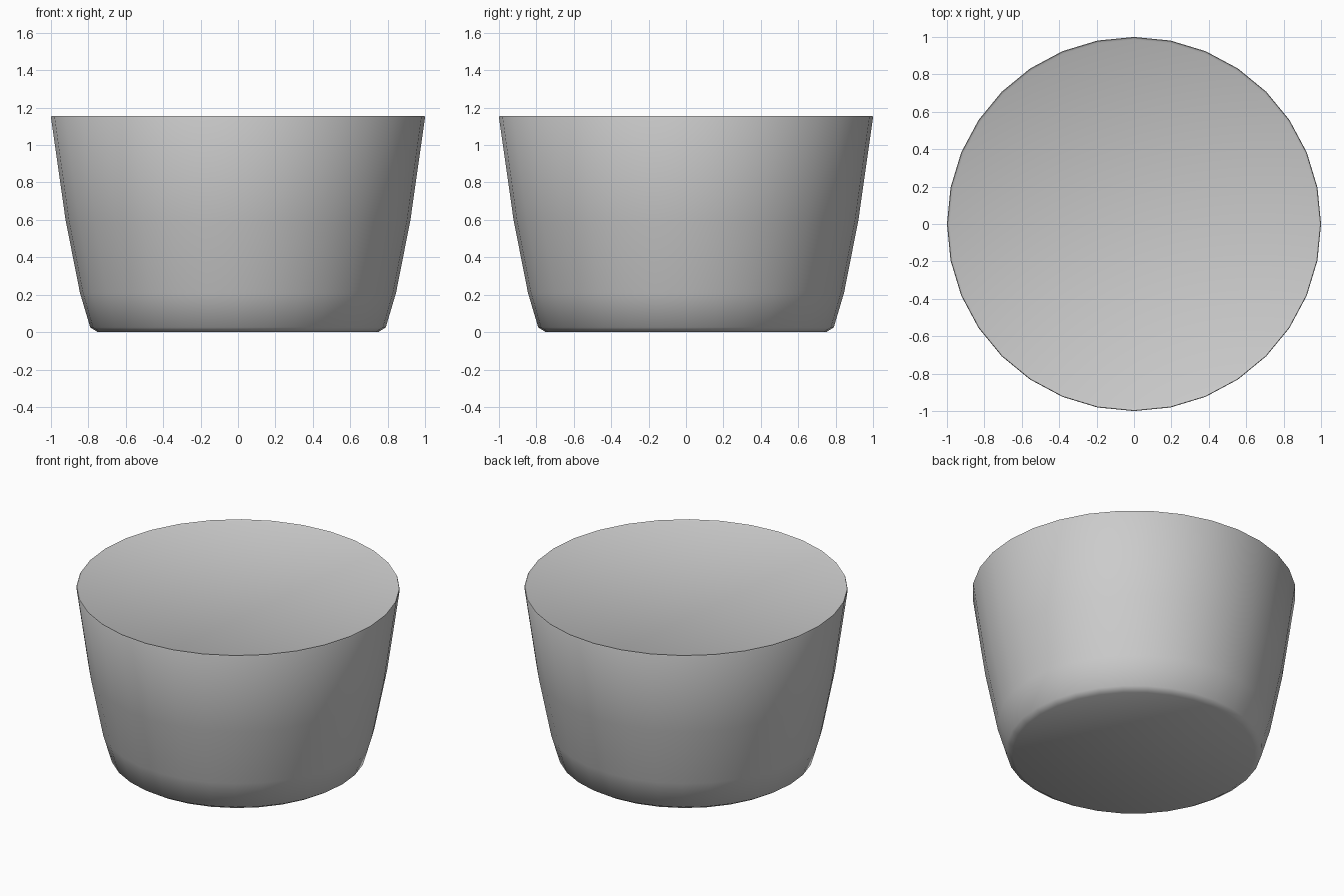
import bpy, bmesh, math

if "Cube" in bpy.data.objects:
    bpy.data.objects.remove(bpy.data.objects["Cube"])

SEGMENTS = 32

# Radius and height of each ring, from the base up to the lip and the filled top
profile = [(0.75, 0.0), (0.79, 0.025), (0.845, 0.21), (0.922, 0.6),
           (1.0, 1.148), (0.997, 1.155), (0.985, 1.148)]

bm = bmesh.new()
rings = []
for r, z in profile:
    angles = [2 * math.pi * i / SEGMENTS for i in range(SEGMENTS)]
    rings.append([bm.verts.new((r * math.cos(a), r * math.sin(a), z)) for a in angles])

# Tapered wall and lip
for low, high in zip(rings, rings[1:]):
    for i in range(SEGMENTS):
        j = (i + 1) % SEGMENTS
        bm.faces.new((low[i], low[j], high[j], high[i]))

# Flat base and nearly flush top
bm.faces.new(rings[0][::-1])
bm.faces.new(rings[-1])

mesh = bpy.data.meshes.new("tapered_tub")
bm.to_mesh(mesh)
bm.free()
tub = bpy.data.objects.new("tapered_tub", mesh)
bpy.context.collection.objects.link(tub)

# Soft sides and base corner, crisp lip
bpy.context.view_layer.objects.active = tub
tub.select_set(True)
bpy.ops.object.shade_smooth_by_angle(angle=math.radians(60))
